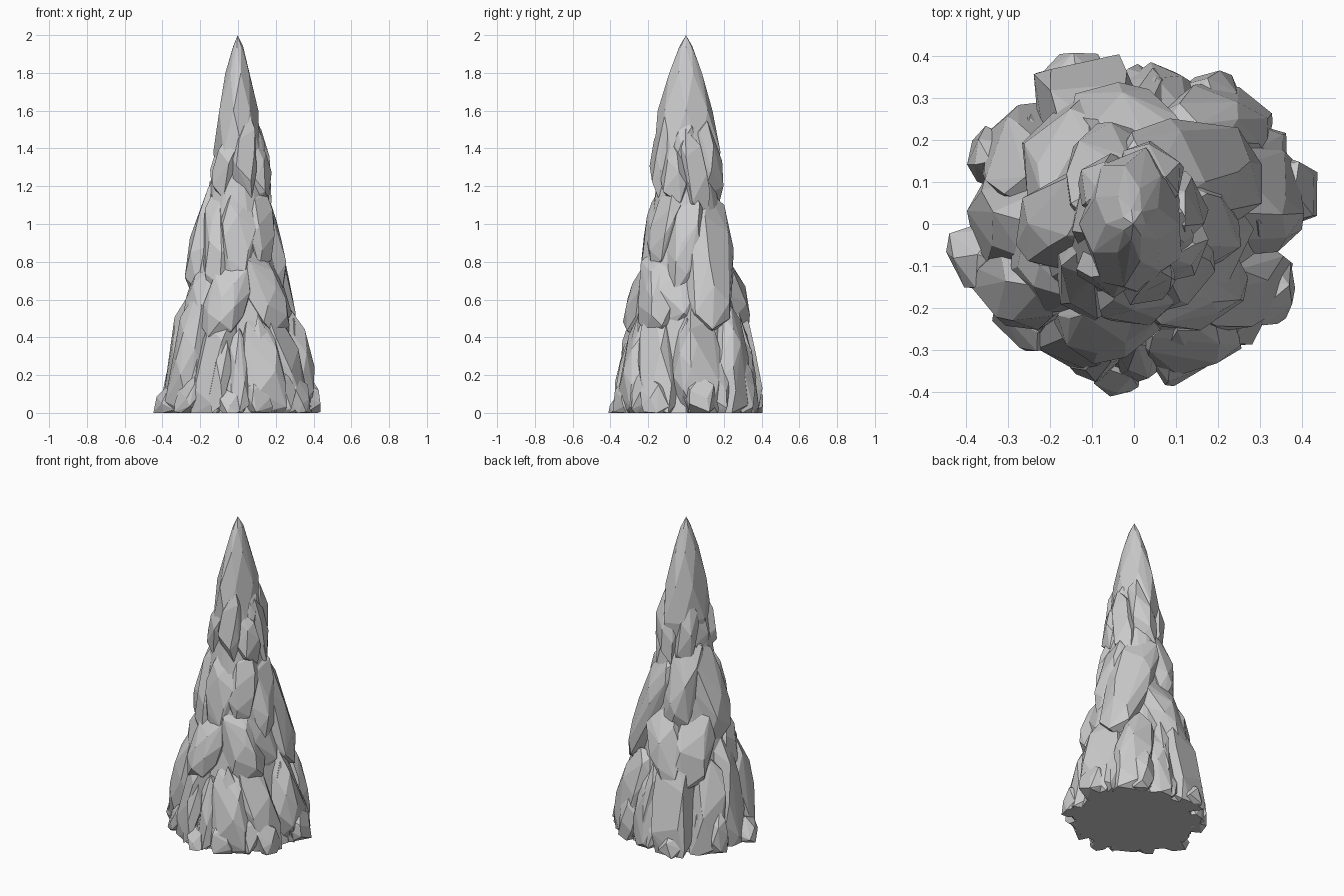
import bpy, bmesh, math, random

if "Cube" in bpy.data.objects:
    bpy.data.objects.remove(bpy.data.objects["Cube"])

random.seed(11)

# outer limit of the spire: (height, radius)
ENVELOPE = [(0, .455), (.1, .44), (.2, .415), (.4, .375), (.6, .335), (.8, .28),
            (1.0, .24), (1.2, .205), (1.4, .19), (1.6, .145), (1.8, .085), (2.0, 0)]


def limit(z):
    for (z0, r0), (z1, r1) in zip(ENVELOPE, ENVELOPE[1:]):
        if z <= z1:
            return r0 + (r1 - r0) * (z - z0) / (z1 - z0)
    return 0


def hull(name, points):
    """Flat-faced convex stone around a cloud of points."""
    bm = bmesh.new()
    for p in points:
        bm.verts.new(p)
    bmesh.ops.remove_doubles(bm, verts=bm.verts[:], dist=.004)
    bmesh.ops.convex_hull(bm, input=bm.verts[:])
    bmesh.ops.delete(bm, geom=[v for v in bm.verts if not v.link_faces], context='VERTS')
    bmesh.ops.dissolve_limit(bm, angle_limit=math.radians(5), verts=bm.verts[:], edges=bm.edges[:])
    bmesh.ops.recalc_face_normals(bm, faces=bm.faces[:])
    me = bpy.data.meshes.new(name)
    bm.to_mesh(me)
    bm.free()
    ob = bpy.data.objects.new(name, me)
    bpy.context.collection.objects.link(ob)
    return ob


def rock(name, angle, r, z0, z1, w, lean, count=28, skew=None):
    """Ellipsoidal boulder at an angle, outer face at radius r, leaning inwards."""
    a = math.radians(angle)
    zc, h, d = (z0 + z1) / 2, (z1 - z0) / 2, w * 1.05
    twist = (random.uniform(-.5, .5) if skew is None else skew) * w
    pts = []
    for i in range(count):
        uz = 1 - 2 * (i + .5) / count
        s = math.sqrt(1 - uz * uz)
        t = i * 2.39996 + random.uniform(-.5, .5)
        ur, ut = s * math.cos(t), s * math.sin(t)
        ur, ut = (math.copysign(abs(c) ** .75, c) for c in (ur, ut))
        k = random.uniform(.9, 1.08)
        rad = r - d - lean * uz + d * ur * k
        tan = w * ut * k + twist * uz
        x = rad * math.cos(a) - tan * math.sin(a)
        y = rad * math.sin(a) + tan * math.cos(a)
        z = max(0, zc + h * uz)
        f = min(1, limit(z) / max(math.hypot(x, y), 1e-5))
        pts.append((x * f, y * f, z))
    return hull(name, pts)


def rings(name, levels, sides, jitter):
    pts = []
    for n, (z, rx, ry) in enumerate(levels):
        for i in range(sides):
            t = math.tau * (i + .5 * (n % 2)) / sides
            k = 1 + random.uniform(-jitter, jitter)
            pts.append((rx * k * math.cos(t), ry * k * math.sin(t), z))
    return hull(name, pts)


# inner core
rings("core", [(0, .36, .34), (.5, .27, .26), (1.0, .17, .17), (1.4, .11, .13)], 11, .03)

# pointed tip
rings("tip", [(1.15, .10, .13), (1.38, .125, .18), (1.6, .105, .15), (1.8, .065, .09),
              (1.94, .028, .036), (2.0, .002, .002)], 7, .05)

# base slabs: angle, radius, top, width
BASE = [(-115, .375, .60, .12), (-62, .38, .54, .125), (-150, .395, .66, .12), (-30, .385, .54, .11),
        (12, .405, .58, .13), (48, .415, .58, .12), (78, .375, .53, .11), (112, .425, .62, .135),
        (148, .405, .56, .11), (178, .385, .66, .12), (-90, .345, .46, .085)]
for a, r, top, w in BASE:
    rock("base_slab", a, r, -.12, top, w, .055)

# small stones around the foot
FOOT = [(-168, .45, .15, .085), (-97, .41, .13, .065), (-27, .43, .20, .08), (12, .46, .20, .09),
        (-45, .40, .26, .07), (155, .435, .27, .075), (-138, .41, .20, .075), (58, .42, .30, .07),
        (88, .375, .22, .06), (-72, .40, .20, .08), (30, .42, .28, .07), (112, .44, .16, .085)]
for a, r, top, w in FOOT:
    rock("foot_stone", a, r, -.06, top, w, .02, 18)

# slanted shards filling the gaps of the base
for i in range(13):
    a = i * 27.7 + random.uniform(-6, 6)
    rock("base_shard", a, random.uniform(.35, .38), -.05, random.uniform(.38, .56),
         random.uniform(.05, .075), .05, 14)

# middle boulders: angle, radius, bottom, top, width, lean, skew
MIDDLE = [(42, .305, .40, 1.20, .145, .10, .55), (-50, .295, .40, .90, .125, .07, -.4),
          (-105, .325, .38, .82, .12, .06, .3), (-15, .265, .42, .88, .12, .06, -.3),
          (-88, .235, .60, 1.24, .12, .05, 0), (-150, .305, .36, .82, .13, .06, .4),
          (176, .257, .55, 1.28, .125, .06, -.3), (135, .32, .36, .88, .13, .08, .3),
          (93, .32, .40, .92, .13, .08, -.5), (0, .245, .60, 1.18, .11, .05, .3),
          (118, .24, .70, 1.30, .11, .05, .3), (-132, .24, .60, 1.20, .10, .05, -.4),
          (-45, .225, .75, 1.22, .09, .04, .3)]
for a, r, z0, z1, w, lean, skew in MIDDLE:
    rock("middle_boulder", a, r, z0, z1, w, lean, skew=skew)

# upper crags: angle, radius, bottom, top
UPPER = [(20, .18, .98, 1.52), (-30, .185, 1.08, 1.45), (-75, .19, 1.10, 1.60), (-122, .18, 1.10, 1.52),
         (168, .148, 1.05, 1.5), (125, .18, 1.08, 1.52), (72, .20, 1.08, 1.56), (-5, .145, 1.25, 1.58)]
for a, r, z0, z1 in UPPER:
    rock("upper_crag", a, r, z0, z1, .078, .022, 18)
